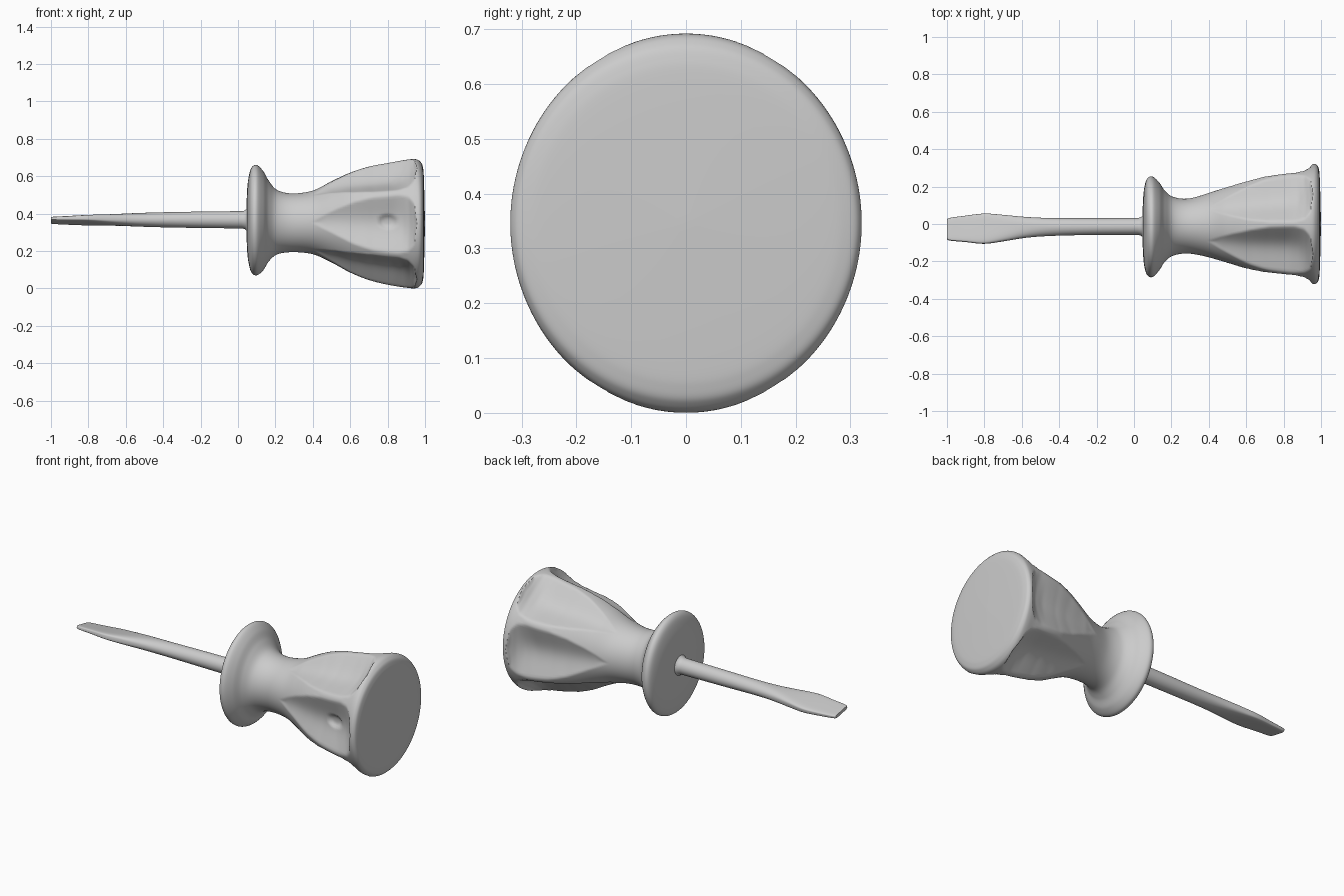
import bpy, bmesh
from math import sin, cos, pi, radians, copysign, hypot


def spline(rows, steps):
    """Catmull-Rom resampling of a list of control rows."""
    out = []
    for i in range(len(rows) - 1):
        p0, p1 = rows[max(i - 1, 0)], rows[i]
        p2, p3 = rows[i + 1], rows[min(i + 2, len(rows) - 1)]
        for s in range(steps):
            t = s / steps
            out.append([0.5 * (2 * b + (c - a) * t + (2 * a - 5 * b + 4 * c - d) * t * t
                               + (3 * b - a - 3 * c + d) * t ** 3)
                        for a, b, c, d in zip(p0, p1, p2, p3)])
    out.append(list(rows[-1]))
    return out


def lerp_table(table, x):
    """Eased lookup in a list of (x, value) pairs."""
    if x <= table[0][0] or x >= table[-1][0]:
        return 0.0
    for (x0, v0), (x1, v1) in zip(table, table[1:]):
        if x <= x1:
            return v0 + (v1 - v0) * (x - x0) / (x1 - x0)


def loft(name, rows, point, n, angle):
    """Skin rings along the x axis; point(row, theta) gives each vertex."""
    bm = bmesh.new()
    rings = [[bm.verts.new(point(r, 2 * pi * k / n)) for k in range(n)] for r in rows]
    for a, b in zip(rings, rings[1:]):
        for k in range(n):
            j = (k + 1) % n
            bm.faces.new((a[k], a[j], b[j], b[k]))
    bm.faces.new(rings[0])
    bm.faces.new(rings[-1])
    bmesh.ops.remove_doubles(bm, verts=bm.verts, dist=0.0002)
    bmesh.ops.recalc_face_normals(bm, faces=bm.faces)
    me = bpy.data.meshes.new(name)
    bm.to_mesh(me)
    bm.free()
    ob = bpy.data.objects.new(name, me)
    bpy.context.collection.objects.link(ob)
    bpy.ops.object.select_all(action='DESELECT')
    ob.select_set(True)
    bpy.context.view_layer.objects.active = ob
    bpy.ops.object.shade_smooth_by_angle(angle=radians(angle))
    return ob


# Handle: x, centre y, half width y, centre z, half height z
handle_rows = [
    (0.045, -0.012, 0.03, 0.365, 0.03),
    (0.048, -0.015, 0.14, 0.365, 0.15),
    (0.056, -0.015, 0.215, 0.365, 0.225),
    (0.072, -0.015, 0.26, 0.365, 0.28),
    (0.10, -0.015, 0.268, 0.365, 0.295),
    (0.135, -0.013, 0.235, 0.362, 0.265),
    (0.165, -0.012, 0.19, 0.36, 0.215),
    (0.21, -0.012, 0.157, 0.354, 0.172),
    (0.29, -0.011, 0.147, 0.351, 0.157),
    (0.40, -0.006, 0.172, 0.353, 0.17),
    (0.50, -0.005, 0.21, 0.356, 0.217),
    (0.60, -0.005, 0.252, 0.352, 0.267),
    (0.70, -0.002, 0.285, 0.348, 0.303),
    (0.80, 0.0, 0.303, 0.345, 0.325),
    (0.90, 0.0, 0.313, 0.346, 0.342),
    (0.95, 0.0, 0.32, 0.346, 0.345),
    (0.975, 0.0, 0.317, 0.346, 0.331),
    (0.988, 0.0, 0.295, 0.346, 0.305),
    (0.994, 0.0, 0.23, 0.346, 0.24),
    (1.0, 0.0, 0.0, 0.346, 0.0),
]

# Six finger flutes: half angle (degrees) and depth along the handle
flute_width = [(0.40, 0), (0.46, 11), (0.53, 18), (0.62, 24), (0.72, 27),
               (0.86, 27.5), (0.91, 25), (0.94, 19), (0.957, 0)]
flute_depth = [(0.40, 0), (0.48, 0.012), (0.56, 0.032), (0.64, 0.052), (0.72, 0.066),
               (0.82, 0.072), (0.88, 0.064), (0.92, 0.045), (0.945, 0.02), (0.957, 0)]


def handle_point(row, th):
    x, yc, ry, zc, rz = row
    off = abs((th + pi / 6) % (pi / 3) - pi / 6)
    w = radians(lerp_table(flute_width, x))
    cut = 0.0
    if w > 0 and off < w:
        cut = lerp_table(flute_depth, x) * (1 - (off / w) ** 2)
    y, z = cos(th), sin(th)
    # round thumb dimple in the front flute
    if y < 0:
        d = hypot(x - 0.80, rz * z + zc - 0.36) / 0.05
        if d < 1:
            cut += 0.014 * (1 - d ** 4)
    return (x, yc + (ry - cut) * y, zc + (rz - cut) * z)


loft("handle", spline(handle_rows, 8), handle_point, 192, 40)

# Shaft and blade: x, centre y, half width, centre z, half thickness, squareness, tilt
shaft_rows = [
    (-1.0, -0.028, 0.052, 0.364, 0.009, 0.4, 11),
    (-0.985, -0.028, 0.061, 0.364, 0.011, 0.4, 11),
    (-0.90, -0.026, 0.071, 0.364, 0.014, 0.4, 11),
    (-0.80, -0.025, 0.081, 0.365, 0.019, 0.45, 10),
    (-0.70, -0.022, 0.071, 0.366, 0.026, 0.6, 8),
    (-0.58, -0.018, 0.056, 0.367, 0.034, 0.85, 4),
    (-0.45, -0.016, 0.048, 0.367, 0.039, 1.0, 0),
    (-0.25, -0.014, 0.045, 0.367, 0.043, 1.0, 0),
    (-0.02, -0.013, 0.045, 0.367, 0.046, 1.0, 0),
    (0.03, -0.013, 0.047, 0.367, 0.048, 1.0, 0),
    (0.052, -0.013, 0.062, 0.367, 0.064, 1.0, 0),
]


def shaft_point(row, th):
    x, yc, hy, zc, hz, e, tilt = row
    c, s, a = cos(th), sin(th), radians(-tilt)
    u = hy * copysign(abs(c) ** e, c)
    v = hz * copysign(abs(s) ** e, s)
    return (x, yc + u * cos(a) - v * sin(a), zc + u * sin(a) + v * cos(a))


loft("shaft_blade", spline(shaft_rows, 6), shaft_point, 48, 40)
